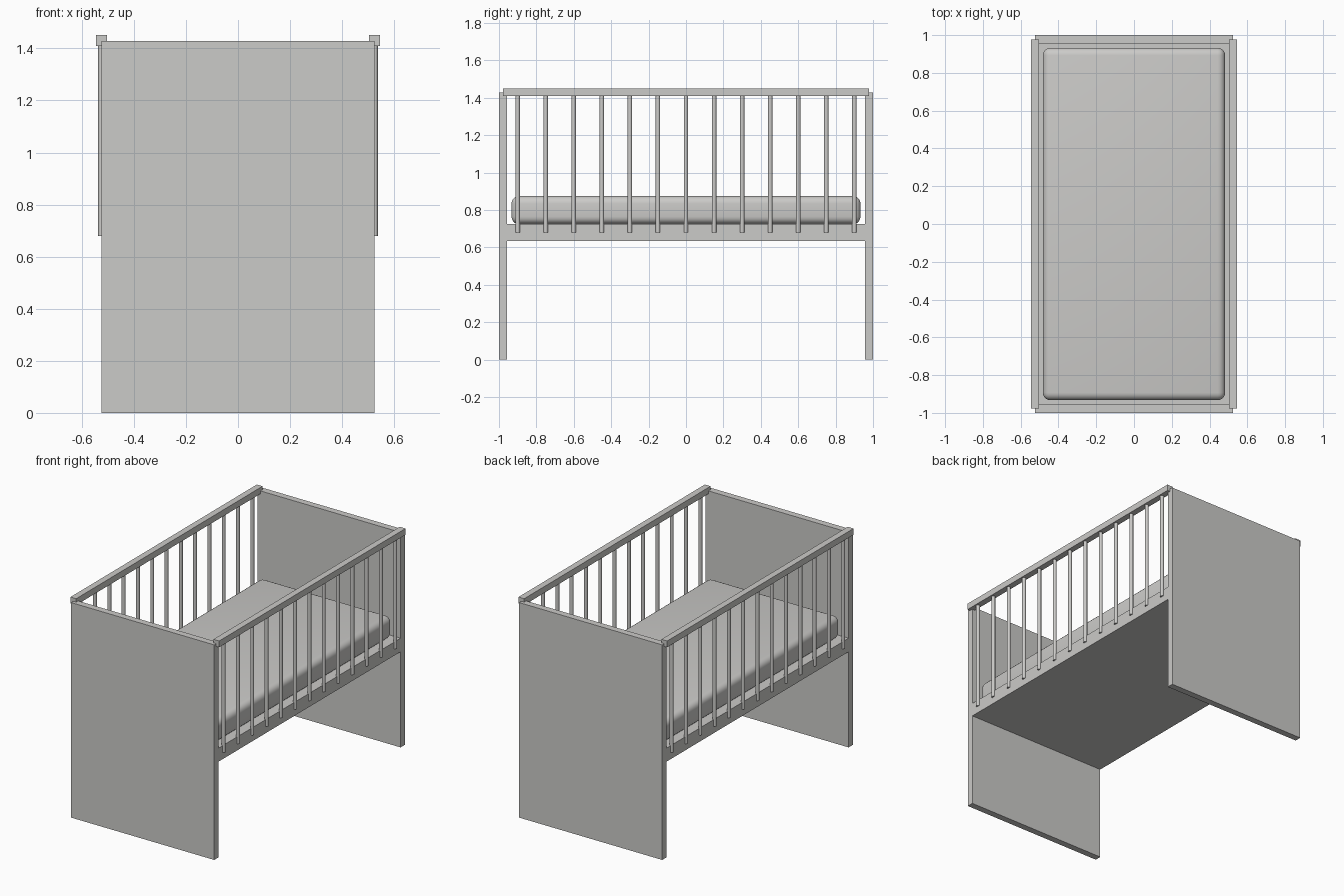
import bpy
import math

cube = bpy.data.objects.get("Cube")
if cube:
    bpy.data.objects.remove(cube, do_unlink=True)

# One plain finish for the whole cot
grey = bpy.data.materials.new("light_grey")
grey.use_nodes = True
colour = (0.6, 0.595, 0.58, 1)
grey.diffuse_color = colour
grey.node_tree.nodes["Principled BSDF"].inputs["Base Color"].default_value = colour


def box(name, centre, size):
    bpy.ops.mesh.primitive_cube_add(size=1, location=centre)
    ob = bpy.context.object
    ob.name = name
    ob.scale = size
    bpy.ops.object.transform_apply(location=False, rotation=False, scale=True)
    ob.data.materials.append(grey)
    return ob


def bar(name, x, y, low, high):
    bpy.ops.mesh.primitive_cylinder_add(vertices=16, radius=0.012, depth=high - low,
                                        location=(x, y, (low + high) / 2))
    ob = bpy.context.object
    ob.name = name
    ob.data.materials.append(grey)
    bpy.ops.object.shade_smooth_by_angle(angle=math.radians(40))


# End panels reaching the floor
for name, side in (("front_panel", -1), ("back_panel", 1)):
    box(name, (0, side * 0.978, 0.714), (1.05, 0.044, 1.428))

# Solid base between the panels
box("bed_base", (0, 0, 0.68), (1.05, 1.912, 0.09))

# Top rails and round bars on both sides
for label, side in (("left", 1), ("right", -1)):
    box(label + "_rail", (side * 0.525, 0, 1.43), (0.042, 1.956, 0.042))
    for i in range(13):
        bar(f"{label}_bar_{i + 1}", side * 0.525, (i - 6) * 0.15, 0.68, 1.42)

# Soft rounded mattress
mattress = box("mattress", (0, 0, 0.8), (0.966, 1.866, 0.15))
bevel = mattress.modifiers.new("rounding", 'BEVEL')
bevel.width = 0.04
bevel.segments = 5
bpy.ops.object.modifier_apply(modifier=bevel.name)
bpy.ops.object.shade_smooth()
